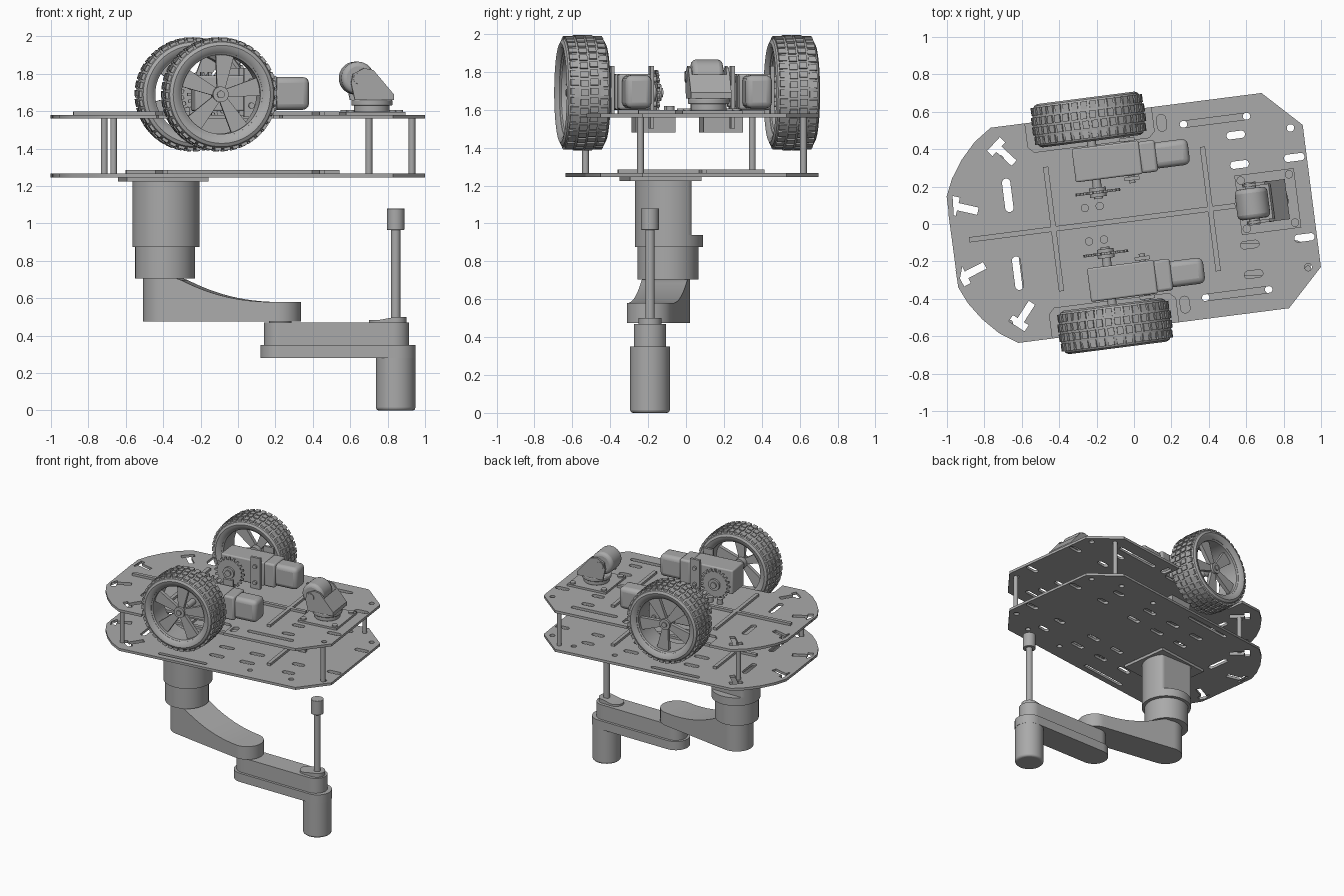
import bpy, bmesh, math
from math import sin, cos, pi, radians
from mathutils import Matrix, Vector

cube = bpy.data.objects.get("Cube")
if cube:
    bpy.data.objects.remove(cube)

grey = bpy.data.materials.new("plain grey")
grey.use_nodes = True
grey.diffuse_color = (0.4, 0.4, 0.4, 1)
grey.node_tree.nodes["Principled BSDF"].inputs["Base Color"].default_value = (0.4, 0.4, 0.4, 1)

# The chassis sits slightly turned; the arm is built in world space
CHASSIS = Matrix.Rotation(radians(7.3), 4, 'Z') @ Matrix.Translation((0, 0.028, 0))
WORLD = Matrix()
AXIS = {'z': WORLD, 'y': Matrix.Rotation(pi / 2, 4, 'X'), 'x': Matrix.Rotation(pi / 2, 4, 'Y')}
parts = []


def add(name, bm, frame=CHASSIS, bevel=0):
    bmesh.ops.recalc_face_normals(bm, faces=bm.faces)
    me = bpy.data.meshes.new(name)
    bm.to_mesh(me)
    bm.free()
    me.transform(frame)
    me.materials.append(grey)
    ob = bpy.data.objects.new(name, me)
    bpy.context.collection.objects.link(ob)
    if bevel:
        m = ob.modifiers.new("Bevel", 'BEVEL')
        m.width, m.segments = bevel, 3
    parts.append(ob)
    return ob


def box(bm, c, s, turn=WORLD):
    bmesh.ops.create_cube(bm, size=1, matrix=Matrix.Translation(c) @ turn @ Matrix.Diagonal((*s, 1)))


def cyl(bm, c, r, h, axis='z', n=40):
    bmesh.ops.create_cone(bm, cap_ends=True, segments=n, radius1=r, radius2=r, depth=h,
                          matrix=Matrix.Translation(c) @ AXIS[axis])


def lathe(bm, profile, mat, n=64):
    # Closed ring: profile of (radius, offset along axis)
    rings = [[bm.verts.new(mat @ Vector((r * cos(2 * pi * i / n), r * sin(2 * pi * i / n), w)))
              for r, w in profile] for i in range(n)]
    k = len(profile)
    for i in range(n):
        a, b = rings[i], rings[(i + 1) % n]
        for j in range(k):
            bm.faces.new((a[j], b[j], b[(j + 1) % k], a[(j + 1) % k]))


def prism(bm, pts, lo, hi, mat=WORLD):
    a, b = ([bm.verts.new(mat @ Vector((x, y, z))) for x, y in pts] for z in (lo, hi))
    bm.faces.new(a)
    bm.faces.new(b)
    for i in range(len(pts)):
        j = (i + 1) % len(pts)
        bm.faces.new((a[i], a[j], b[j], b[i]))


def slot(u, v, lu, lv, n=6):
    # Rounded slot outline
    r = min(lu, lv) / 2
    a, b = lu / 2 - r, lv / 2 - r
    return [(u + math.copysign(a, cos(t)) + r * cos(t), v + math.copysign(b, sin(t)) + r * sin(t))
            for t in [(i + 0.5) * pi / (2 * n) for i in range(4 * n)]]


def tee(u, v, ang, w=0.02):
    pts = [(-.07, -w), (.04, -w), (.04, -.05), (.08, -.05), (.08, .05), (.04, .05), (.04, w), (-.07, w)]
    return [(u + x * cos(ang) - y * sin(ang), v + x * sin(ang) + y * cos(ang)) for x, y in pts]


def deck(name, outline, holes, z, h):
    cu = bpy.data.curves.new(name, 'CURVE')
    cu.dimensions, cu.fill_mode, cu.extrude = '2D', 'BOTH', h / 2
    for loop in [outline] + holes:
        sp = cu.splines.new('POLY')
        sp.points.add(len(loop) - 1)
        for p, (x, y) in zip(sp.points, loop):
            p.co = (x, y, 0, 1)
        sp.use_cyclic_u = True
    ob = bpy.data.objects.new(name, cu)
    bpy.context.collection.objects.link(ob)
    me = bpy.data.meshes.new_from_object(ob.evaluated_get(bpy.context.evaluated_depsgraph_get()))
    bpy.data.objects.remove(ob)
    bm = bmesh.new()
    bm.from_mesh(me)
    bmesh.ops.remove_doubles(bm, verts=bm.verts, dist=0.0005)
    bmesh.ops.translate(bm, verts=bm.verts, vec=(0, 0, z))
    add(name, bm)


# Chassis decks: chamfered at one end, rounded at the other
nose = [(.962, .383), (.765, .58)]
tail = [(-.695, .58), (-.79, .515), (-.87, .43), (-.935, .335), (-.975, .245)]
notch = [(.17, .58), (.17, .45), (.14, .42), (-.48, .42), (-.51, .45), (-.51, .58)]


def outline(half):
    return half + [(x, -y) for x, y in reversed(half)]


shared = []
for s in (1, -1):
    shared += [slot(-.65, s * .21, .045, .18), tee(-.64, s * .43, s * radians(130)),
               tee(-.885, s * .17, s * radians(160)),
               slot(.60, s * .375, .10, .04), slot(.60, s * .216, .10, .04),
               slot(.895, s * .216, .11, .04), slot(.895, s * .375, .04, .04)]
upper, lower = list(shared), list(shared)
for s in (1, -1):
    upper += [slot(.50, s * .467, .38, .035), slot(.215, s * .49, .05, .09)]
    lower += [slot(.33, s * .467, .04, .04), slot(.67, s * .467, .04, .04)]
    lower += [slot(u, s * v, .12, .04) for u in (-.25, .0, .25) for v in (.2, .36)]
    lower += [slot(-.2, s * .52, .4, .03)]
deck("upper_deck", outline(nose + notch + tail), upper, 1.57, .02)
deck("lower_deck", outline(nose + tail), lower, 1.256, .02)

# Raised cross ribs on both decks
for name, z, start in (("upper_ribs", 1.589, -.885), ("lower_ribs", 1.275, -.6)):
    bm = bmesh.new()
    box(bm, ((start + .55) / 2, 0, z), (.55 - start, .028, .02))
    for u in (-.43, .415):
        box(bm, (u, 0, z), (.028, .67, .02))
    add(name, bm)

# Standoffs between the decks
bm = bmesh.new()
for x, y in ((-.715, .35), (-.665, -.53), (.70, .62), (.93, -.24)):
    cyl(bm, (x, y, 1.413), .018, .30, n=16)
add("standoffs", bm, WORLD)

# Drive units, mirrored left and right
AX, AZ = -.17, 1.69
half = [(.222, .095), (.24, .112), (.262, .117), (.28, .108), (.292, .085), (.297, .045)]
tyre = half + [(r, -w) for r, w in reversed(half)]
for side, s in (("left", 1), ("right", -1)):
    hub = Matrix.Translation((AX, s * .557, AZ)) @ Matrix.Rotation(-s * pi / 2, 4, 'X')
    bm = bmesh.new()
    lathe(bm, tyre, hub)
    add(side + "_tyre", bm)

    bm = bmesh.new()
    for row in range(4):
        w = (row - 1.5) * .052
        for i in range(38):
            spin = Matrix.Rotation(2 * pi * (i + row % 2 * .15) / 38, 4, 'Z')
            r = .296 if abs(w) < .05 else .291
            box(bm, (0, 0, 0), (.018, .034, .042), hub @ spin @ Matrix.Translation((r, 0, w)))
    add(side + "_tread", bm)

    bm = bmesh.new()
    lathe(bm, [(.212, .085), (.232, .1), (.232, -.1), (.212, -.085)], hub)
    for i in range(5):
        prism(bm, [(.02, -.02), (.216, -.05), (.216, .05), (.02, .02)], .03, .06,
              hub @ Matrix.Rotation(2 * pi * i / 5 + .2, 4, 'Z'))
    cyl(bm, (AX, s * .59, AZ), .042, .09, 'y')
    cyl(bm, (AX, s * .637, AZ), .02, .015, 'y', 20)
    cyl(bm, (AX, s * .36, AZ), .024, .46, 'y', 20)
    add(side + "_rim", bm)

    bm = bmesh.new()
    box(bm, (-.10, s * .322, 1.695), (.36, .18, .19))
    add(side + "_gearbox", bm, bevel=.01)
    bm = bmesh.new()
    box(bm, (.12, s * .32, 1.695), (.09, .17, .19))
    add(side + "_motor_collar", bm, bevel=.015)
    bm = bmesh.new()
    box(bm, (.24, s * .32, 1.695), (.20, .14, .175))
    add(side + "_motor_can", bm, bevel=.032)

    # Slotted speed disc with its sensor body below the deck
    bm = bmesh.new()
    cyl(bm, (AX, s * .165, AZ), .10, .014, 'y')
    cyl(bm, (AX, s * .165, AZ), .045, .05, 'y')
    for i in range(20):
        a = 2 * pi * i / 20
        box(bm, (AX + .108 * cos(a), s * .165, AZ + .108 * sin(a)), (.026, .014, .016),
            Matrix.Rotation(-a, 4, 'Y'))
    add(side + "_speed_disc", bm)
    bm = bmesh.new()
    box(bm, (AX, s * .18, 1.525), (.19, .21, .09))
    for u in (-.25, -.17):
        cyl(bm, (u, s * .09, 1.60), .022, .04, n=16)
    add(side + "_sensor", bm)

    # Clamp plates either side of the gearbox
    bm = bmesh.new()
    for v, z in ((.215, 1.665), (.425, 1.70)):
        box(bm, (.02, s * v, z), (.08, .02, 1.83 * 2 - z * 2))
    for z in (1.63, 1.76):
        cyl(bm, (.02, s * .32, z), .016, .26, 'y', 16)
    add(side + "_motor_clamp", bm)

# Swivel caster
bm = bmesh.new()
box(bm, (.725, 0, 1.588), (.32, .32, .016))
for u in (-.13, .13):
    for v in (-.13, .13):
        cyl(bm, (.725 + u, v, 1.60), .022, .015, n=20)
add("caster_plate", bm)
bm = bmesh.new()
cyl(bm, (.725, 0, 1.615), .095, .04)
cyl(bm, (.725, 0, 1.645), .11, .03)
add("caster_turntable", bm, bevel=.006)
bm = bmesh.new()
fork = [(.62, 1.66), (.83, 1.66), (.83, 1.69), (.72, 1.82), (.67, 1.83), (.61, 1.80), (.60, 1.75)]
for v in (-.1, .1):
    prism(bm, [(x, -z) for x, z in fork], v - .008, v + .008, Matrix.Rotation(-pi / 2, 4, 'X'))
prism(bm, [(x, -z) for x, z in ((.74, 1.66), (.83, 1.66), (.83, 1.69), (.75, 1.785))], -.1, .1,
      Matrix.Rotation(-pi / 2, 4, 'X'))
cyl(bm, (.642, 0, 1.775), .03, .23, 'y', 24)
add("caster_fork", bm)
bm = bmesh.new()
cyl(bm, (.642, 0, 1.777), .088, .165, 'y')
add("caster_wheel", bm, bevel=.025)

# Arm mount and shoulder; the upper drum has a flat back
bm = bmesh.new()
box(bm, (-.40, -.135, 1.236), (.44, .38, .022), Matrix.Rotation(radians(7.3), 4, 'Z'))
add("arm_mount", bm, WORLD)
ring = [(cos(2 * pi * i / 64), sin(2 * pi * i / 64)) for i in range(64)]
bm = bmesh.new()
prism(bm, [(-.385 + .18 * x, min(-.09 + .18 * y, .03)) for x, y in ring], .94, 1.226)
cyl(bm, (-.385, -.09, .9075), .18, .065, n=64)
add("shoulder_drum", bm, WORLD)
bm = bmesh.new()
cyl(bm, (-.39, -.095, .79), .16, .17, n=64)
add("shoulder_collar", bm, WORLD)


def link(name, a, b, r, lo, top, bevel=0):
    # Round-ended bar from a to b, whose top height follows top(t)
    a, b = Vector(a), Vector(b)
    d = (b - a).normalized()
    n, length = Vector((-d.y, d.x)), (b - a).length
    st = [(-r * cos(t), r * sin(t)) for t in [i * pi / 32 for i in range(17)]]
    st += [(length * i / 24, r) for i in range(1, 24)]
    st += [(length + r * sin(t), r * cos(t)) for t in [i * pi / 32 for i in range(17)]]
    bm = bmesh.new()
    rows = []
    for s, w in st:
        p = a + d * s
        rows.append([bm.verts.new((*(p + n * q), z)) for q, z in
                     ((w, lo), (-w, lo), (-w, top(s / length)), (w, top(s / length)))])
    for p, q in zip(rows, rows[1:]):
        for j in range(4):
            bm.faces.new((p[j], q[j], q[(j + 1) % 4], p[(j + 1) % 4]))
    bmesh.ops.remove_doubles(bm, verts=bm.verts, dist=0.0005)
    return add(name, bm, WORLD, bevel)


# Upper arm sweeps down to the elbow, forearm is two stacked bars
def sweep(t):
    return .58 + .125 * (1 - min(max((t - .14) / .86, 0), 1)) ** 2.2


link("upper_arm", (-.385, -.1), (.215, -.19), .122, .475, sweep)
link("forearm_top", (.225, -.19), (.83, -.19), .085, .35, lambda t: .47)
link("forearm_base", (.225, -.19), (.845, -.19), .105, .28, lambda t: .35)
link("rod_foot", (.76, -.19), (.84, -.19), .06, .465, lambda t: .485 + .015 * min(max(t, 0), 1))

# Wrist drum, rod and cap
for name, r, lo, hi, bev in (("wrist_drum", .105, 0, .34, .015), ("rod", .025, .49, .97, 0),
                             ("rod_cap", .047, .965, 1.08, .004), ("elbow_pin", .06, .46, .485, 0)):
    bm = bmesh.new()
    cyl(bm, (.225 if name == "elbow_pin" else .843, -.19, (lo + hi) / 2), r, hi - lo, n=48)
    add(name, bm, WORLD, bev)

bpy.ops.object.select_all(action='DESELECT')
for ob in parts:
    ob.select_set(True)
bpy.context.view_layer.objects.active = parts[0]
bpy.ops.object.shade_smooth_by_angle(angle=radians(35))
